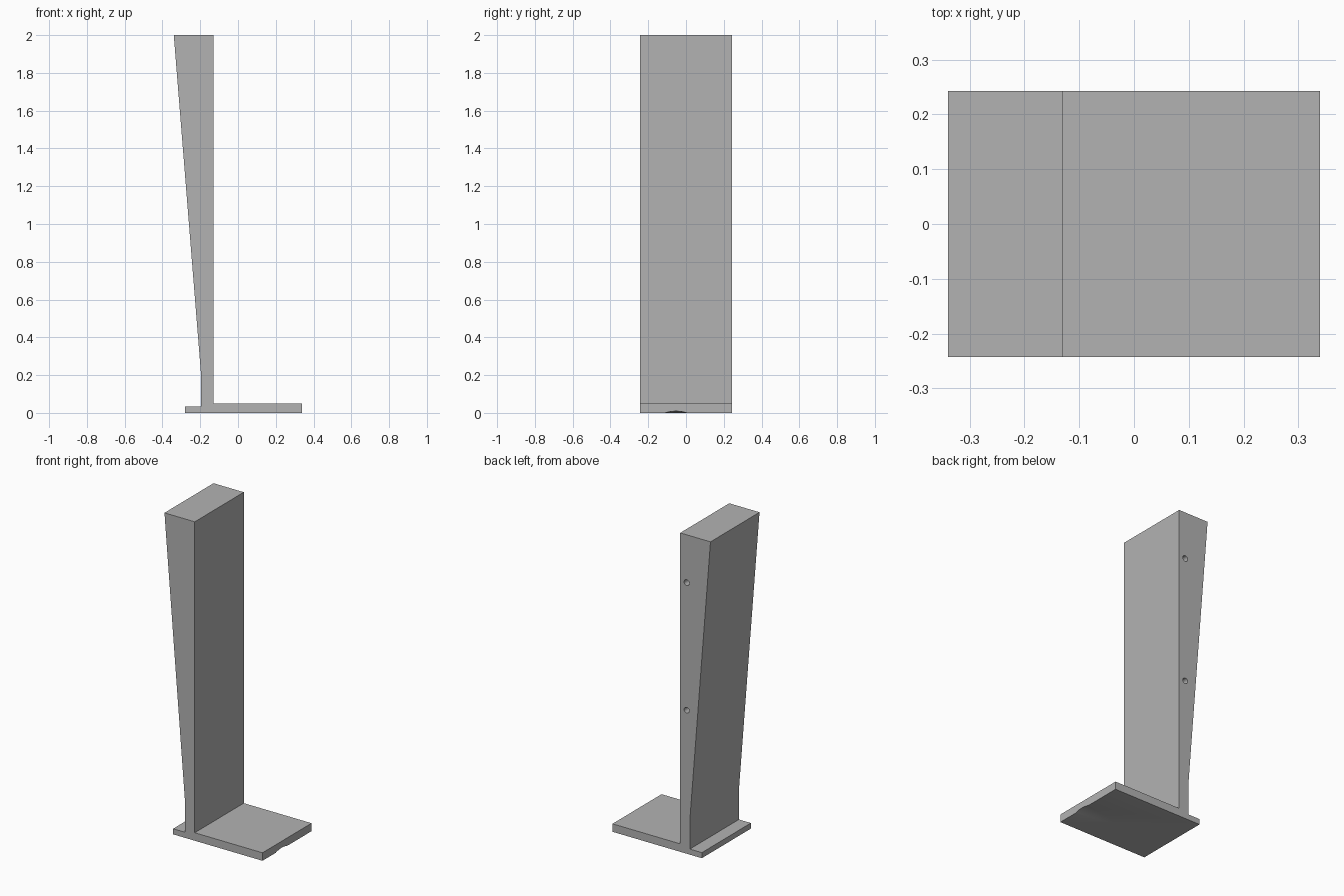
import bpy
import bmesh
import math

cube = bpy.data.objects.get("Cube")
if cube:
    bpy.data.objects.remove(cube, do_unlink=True)

DEPTH = 0.486

# Single plain grey
grey = bpy.data.materials.new("plain_grey")
grey.use_nodes = True
grey.diffuse_color = (0.45, 0.45, 0.45, 1)
grey.node_tree.nodes["Principled BSDF"].inputs["Base Color"].default_value = (0.45, 0.45, 0.45, 1)


def extrude_profile(name, points):
    """Solid made from an x-z outline pushed along y."""
    bm = bmesh.new()
    face = bm.faces.new([bm.verts.new((x, -DEPTH / 2, z)) for x, z in points])
    side = bmesh.ops.extrude_face_region(bm, geom=[face])["geom"]
    verts = [v for v in side if isinstance(v, bmesh.types.BMVert)]
    bmesh.ops.translate(bm, verts=verts, vec=(0, DEPTH, 0))
    bmesh.ops.recalc_face_normals(bm, faces=bm.faces)
    mesh = bpy.data.meshes.new(name)
    bm.to_mesh(mesh)
    bm.free()
    obj = bpy.data.objects.new(name, mesh)
    bpy.context.collection.objects.link(obj)
    mesh.materials.append(grey)
    return obj


def cut_cylinder(target, name, radius, depth, location, rotation, sides):
    """Subtract a cylinder, then discard the cutter."""
    bpy.ops.mesh.primitive_cylinder_add(vertices=sides, radius=radius, depth=depth,
                                        location=location, rotation=rotation)
    cutter = bpy.context.object
    cutter.name = name
    cutter.hide_render = True
    cutter.data.materials.append(grey)
    mod = target.modifiers.new(name, 'BOOLEAN')
    mod.operation = 'DIFFERENCE'
    mod.solver = 'EXACT'
    mod.object = cutter
    bpy.context.view_layer.objects.active = target
    bpy.ops.object.modifier_apply(modifier=mod.name)
    bpy.data.objects.remove(cutter, do_unlink=True)


# Tapered upright and stepped foot in one outline
stand = extrude_profile("upright_and_foot", [
    (-0.28, 0), (0.34, 0), (0.34, 0.05), (-0.13, 0.05), (-0.13, 2),
    (-0.34, 2), (-0.197, 0.22), (-0.197, 0.035), (-0.28, 0.035)])

# Two blind screw holes in the back edge
for z in (0.9, 1.7):
    cut_cylinder(stand, "screw_hole", 0.018, 0.12, (-0.175, DEPTH / 2, z),
                 (math.pi / 2, 0, 0), 24)

# Shallow groove under the foot, fading out inward
groove_radius = 0.19
cut_cylinder(stand, "foot_groove", groove_radius, 1.0, (0.34, -0.053, 0.009 - groove_radius),
             (0, math.pi / 2 - 0.04, 0), 96)

# Flat planes, smooth hole walls
bpy.ops.object.select_all(action='DESELECT')
stand.select_set(True)
bpy.context.view_layer.objects.active = stand
bpy.ops.object.shade_smooth_by_angle(angle=math.radians(25))
